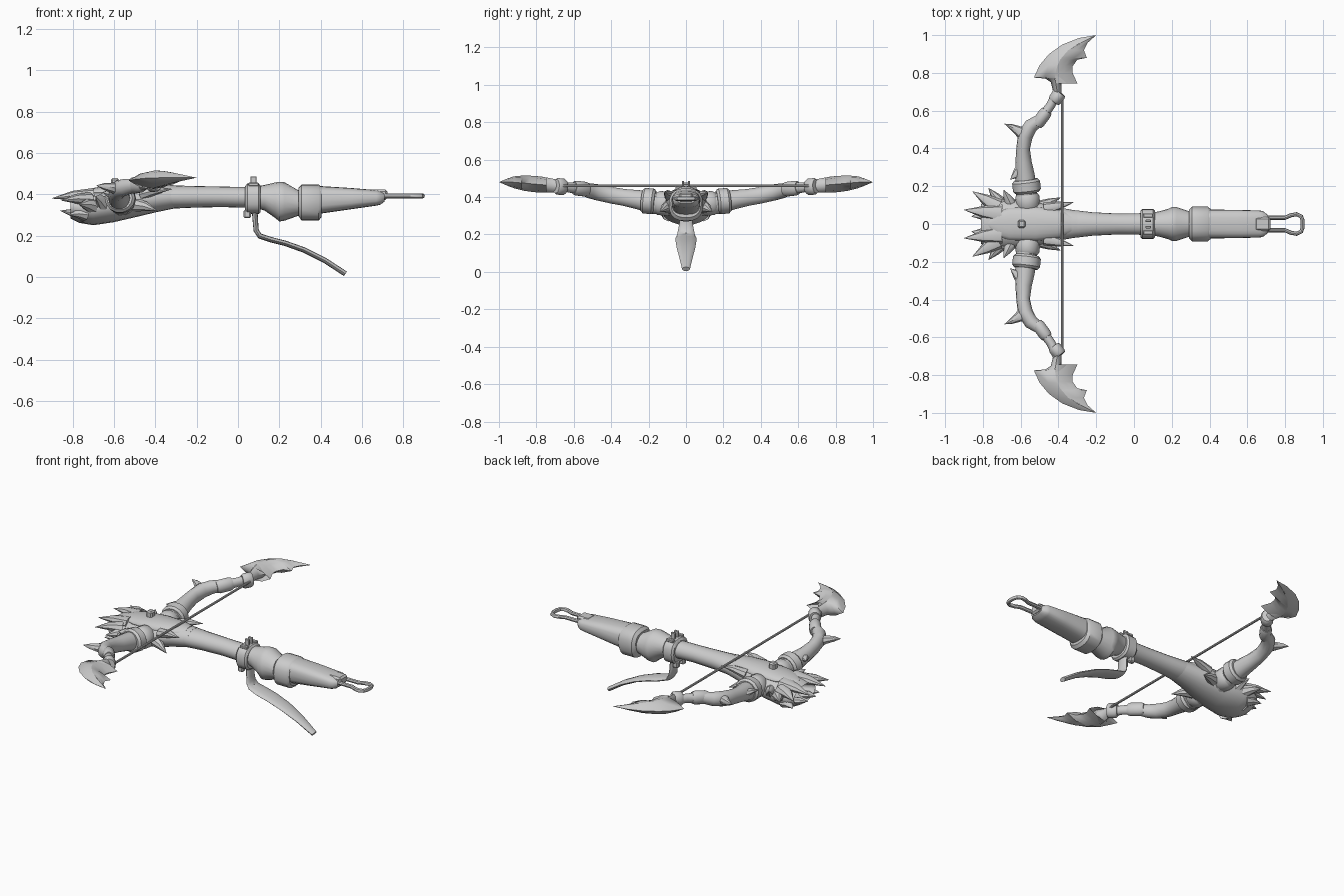
import bpy, bmesh, math
from mathutils import Vector

grey = bpy.data.materials.new("plain_grey")
grey.diffuse_color = (0.6, 0.6, 0.6, 1)


def finish(name, bm, angle=40):
    bmesh.ops.recalc_face_normals(bm, faces=bm.faces)
    me = bpy.data.meshes.new(name)
    bm.to_mesh(me)
    bm.free()
    ob = bpy.data.objects.new(name, me)
    bpy.context.collection.objects.link(ob)
    me.materials.append(grey)
    bpy.ops.object.select_all(action='DESELECT')
    ob.select_set(True)
    bpy.context.view_layer.objects.active = ob
    bpy.ops.object.shade_smooth_by_angle(angle=math.radians(angle))
    return ob


def tube(name, rows, n=16, power=1.0, closed=False):
    """Loft ellipses along a path; each row is x, y, z, half width, half height."""
    bm = bmesh.new()
    P = [Vector(r[:3]) for r in rows]
    rings = []
    m = len(P)
    for i, r in enumerate(rows):
        a = P[i - 1] if i or closed else P[0]
        b = P[(i + 1) % m] if i < m - 1 or closed else P[-1]
        t = (b - a).normalized()
        side = Vector((0, 0, 1)).cross(t)
        side = side.normalized() if side.length > 0.05 else Vector((0, 1, 0))
        up = t.cross(side)
        ring = []
        for k in range(n):
            c, s = math.cos(math.tau * k / n), math.sin(math.tau * k / n)
            c, s = (math.copysign(abs(v) ** power, v) for v in (c, s))
            ring.append(bm.verts.new(P[i] + side * c * r[3] + up * s * r[4]))
        rings.append(ring)
    for i in range(m if closed else m - 1):
        A, B = rings[i], rings[(i + 1) % m]
        for k in range(n):
            bm.faces.new((A[k], A[(k + 1) % n], B[(k + 1) % n], B[k]))
    if not closed:
        bm.faces.new(rings[0])
        bm.faces.new(rings[-1])
    return finish(name, bm)


def body(name, rows, n=20, power=1.0):
    """Loft along x; each row is x, bottom z, top z, half width."""
    bm = bmesh.new()
    rings = []
    for x, z0, z1, w in rows:
        ring = []
        for k in range(n):
            c, s = math.cos(math.tau * k / n), math.sin(math.tau * k / n)
            c, s = (math.copysign(abs(v) ** power, v) for v in (c, s))
            ring.append(bm.verts.new((x, w * c, (z0 + z1) / 2 + (z1 - z0) / 2 * s)))
        rings.append(ring)
    for A, B in zip(rings, rings[1:]):
        for k in range(n):
            bm.faces.new((A[k], A[(k + 1) % n], B[(k + 1) % n], B[k]))
    bm.faces.new(rings[0])
    bm.faces.new(rings[-1])
    return finish(name, bm)


def box(name, c, d):
    bm = bmesh.new()
    bmesh.ops.create_cube(bm, size=1)
    for v in bm.verts:
        v.co = Vector(c) + Vector((v.co.x * d[0], v.co.y * d[1], v.co.z * d[2]))
    bmesh.ops.bevel(bm, geom=bm.edges[:], offset=min(d) * 0.2, segments=1, affect='EDGES')
    return finish(name, bm, 30)


def spike(name, base, tip, w, h, lift=0.0):
    a, b = Vector(base), Vector(tip)
    mid = a.lerp(b, 0.5) + Vector((0, 0, lift))
    tube(name, [(*a, w, h), (*mid, w * 0.62, h * 0.65), (*b, 0.001, 0.001)], 8)


def band(name, a, b, w, h):
    """Rounded collar between two points."""
    a, b = Vector(a), Vector(b)
    rows = [(*a.lerp(b, t), w * f, h * f) for t, f in
            ((0, 0.84), (0.18, 1), (0.82, 1), (1, 0.84))]
    tube(name, rows, 14)


# Stock: barrel, swelling, ring and grip
body("barrel", [(-0.45, .315, .43, .08), (-0.33, .33, .443, .075), (-0.22, .335, .44, .062),
                (-0.08, .338, .437, .055), (0.03, .335, .435, .057), (0.12, .335, .44, .06)])
body("swelling", [(0.10, .33, .44, .062), (0.13, .32, .445, .066), (0.18, .285, .457, .08),
                  (0.20, .268, .46, .09), (0.225, .272, .458, .09), (0.29, .295, .42, .068),
                  (0.31, .295, .42, .068)])
body("grip_ring", [(0.292, .295, .43, .075), (0.308, .272, .447, .092),
                   (0.39, .272, .447, .092), (0.405, .29, .435, .08)], power=0.8)
body("grip", [(0.39, .305, .44, .076), (0.55, .328, .43, .075), (0.67, .345, .42, .071),
              (0.69, .35, .415, .064), (0.71, .365, .405, .045)], power=0.7)
# End strap and wire loop
box("strap", (0.68, 0, .398), (.085, .075, .05))
half = [(0.66, .033), (0.80, .033), (0.83, .046), (0.86, .052), (0.885, .04), (0.893, .018)]
loop = half + [(x, -y) for x, y in reversed(half)]
tube("end_loop", [(x, y, .392, .011, .012) for x, y in loop], 8)

# Trigger collar with pegs and lever
body("trigger_collar", [(0.035, .315, .44, .07), (0.045, .305, .452, .08),
                        (0.10, .305, .452, .08), (0.11, .315, .44, .07)], power=0.8)
for s in (-1, 1):
    box("sight_peg", (0.075, s * .016, .46), (.03, .013, .052))
    box("collar_rib", (0.075, s * .045, .448), (.05, .022, .016))
    box("collar_nub", (0.045, s * .03, .305), (.035, .03, .04))
tube("lever", [(0.08, 0, .33, .035, .014), (0.085, 0, .26, .036, .013), (0.088, 0, .225, .042, .013),
               (0.105, 0, .198, .048, .013), (0.16, 0, .18, .056, .013), (0.23, 0, .162, .055, .013),
               (0.32, 0, .13, .05, .013), (0.42, 0, .08, .037, .013), (0.52, 0, .015, .021, .013)], 12)

# Hollow-mouthed head with upper shell
body("head", [(-0.66, .33, .36, .03), (-0.79, .30, .385, .10), (-0.81, .283, .395, .105),
              (-0.77, .262, .41, .125), (-0.70, .25, .42, .132), (-0.60, .265, .432, .128),
              (-0.50, .288, .442, .112), (-0.40, .312, .447, .088), (-0.30, .333, .443, .07)])
body("head_plate", [(-0.77, .40, .41, .015), (-0.72, .39, .427, .065), (-0.66, .38, .437, .085),
                    (-0.52, .37, .452, .09), (-0.40, .37, .452, .078), (-0.33, .38, .447, .05)])
box("head_peg", (-0.595, 0, .45), (.04, .042, .055))

# Blade outline and ridge (x, y); ridge adds middle z and half thickness
outline = [(-.425, .69), (-.44, .75), (-.47, .77), (-.53, .775), (-.50, .84), (-.45, .90),
           (-.38, .95), (-.29, .985), (-.20, 1.0), (-.245, .96), (-.265, .92), (-.25, .88),
           (-.30, .87), (-.325, .835), (-.325, .80), (-.30, .745), (-.35, .785), (-.385, .75),
           (-.385, .69)]
ridge = [(.69, -.405, .46, .034), (.78, -.42, .467, .044), (.86, -.40, .474, .042),
         (.93, -.34, .48, .03), (1.0, -.20, .48, 0)]


def ridge_at(y):
    for a, b in zip(ridge, ridge[1:]):
        if y <= b[0]:
            t = max(0, (y - a[0]) / (b[0] - a[0]))
            return [p + (q - p) * t for p, q in zip(a, b)]
    return ridge[-1]


def blade(s):
    bm = bmesh.new()
    rim, layers = [], {1: [[], []], -1: [[], []]}
    for x, y in outline:
        _, rx, z, h = ridge_at(y)
        rim.append(bm.verts.new((x, s * y, z)))
        for d in (1, -1):
            for j, (f, g) in enumerate(((.5, .75), (1, 1))):
                layers[d][j].append(bm.verts.new((x + (rx - x) * f, s * y, z + d * h * g)))
    n = len(rim)
    for d in (1, -1):
        for A, B in ((rim, layers[d][0]), (layers[d][0], layers[d][1])):
            for k in range(n):
                bm.faces.new((A[k], A[(k + 1) % n], B[(k + 1) % n], B[k]))
    bmesh.ops.remove_doubles(bm, verts=bm.verts[:], dist=0.0005)
    finish("limb_blade", bm, 50)


for s in (-1, 1):
    # Curved limb
    limb = [(-.565, .06, .355, .06, .06), (-.57, .18, .37, .055, .06), (-.578, .26, .387, .052, .052),
            (-.585, .33, .398, .043, .046), (-.587, .40, .41, .036, .045), (-.575, .47, .425, .04, .044),
            (-.545, .52, .435, .038, .04), (-.49, .56, .445, .028, .032), (-.44, .63, .452, .024, .027),
            (-.405, .70, .458, .026, .03)]
    tube("limb", [(x, s * y, z, w, h) for x, y, z, w, h in limb], 14)
    band("limb_root_ring", (-.565, s * .165, .375), (-.573, s * .235, .382), .074, .07)
    band("limb_socket", (-.56, s * .08, .362), (-.565, s * .16, .37), .064, .066)
    band("limb_sleeve", (-.515, s * .525, .44), (-.46, s * .60, .45), .034, .04)
    band("limb_tip_ring", (-.425, s * .648, .454), (-.39, s * .695, .458), .036, .045)
    # Limb thorns
    thorn = [(-.575, .47, .425, .04, .034), (-.615, .495, .432, .026, .024),
             (-.65, .515, .438, .015, .016), (-.685, .53, .442, .001, .001)]
    tube("limb_thorn", [(x, s * y, z, w, h) for x, y, z, w, h in thorn], 8)
    spike("limb_barb", (-.585, s * .30, .395), (-.655, s * .235, .41), .04, .03)
    blade(s)
    # Head spikes, front to back
    for base, tip, w, h in (
            ((-.70, .055, .395), (-.90, .075, .38), .05, .035),
            ((-.74, .055, .29), (-.86, .04, .32), .045, .03),
            ((-.72, .09, .375), (-.855, .172, .37), .045, .035),
            ((-.70, .10, .34), (-.77, .19, .35), .04, .04),
            ((-.65, .10, .35), (-.69, .18, .39), .035, .04),
            ((-.74, .09, .30), (-.82, .13, .30), .04, .03),
            ((-.47, .08, .40), (-.32, .115, .425), .035, .03),
            ((-.50, .09, .35), (-.39, .14, .32), .035, .035)):
        spike("head_spike", (base[0], s * base[1], base[2]), (tip[0], s * tip[1], tip[2]), w, h, .006)

# Bow string
tube("string", [(-.38, -.68, .46, .007, .007), (-.38, .68, .46, .007, .007)], 8)
